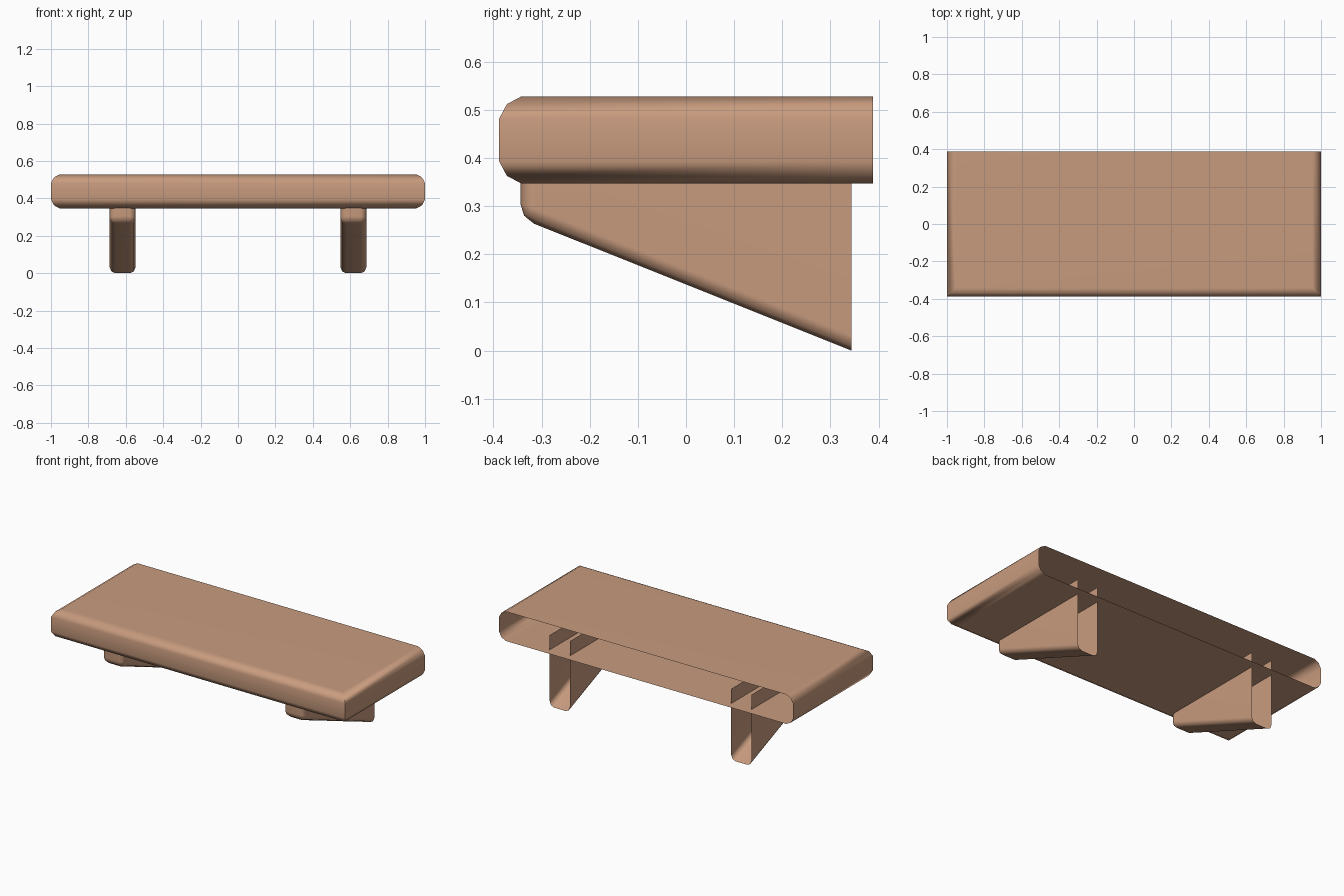
import bpy
import bmesh

if "Cube" in bpy.data.objects:
    bpy.data.objects.remove(bpy.data.objects["Cube"])

wood = bpy.data.materials.new("light_wood")
wood.diffuse_color = (0.58, 0.33, 0.21, 1)
wood.use_nodes = True
wood.node_tree.nodes["Principled BSDF"].inputs["Base Color"].default_value = wood.diffuse_color


def finish(name, bm, angle):
    mesh = bpy.data.meshes.new(name)
    bm.to_mesh(mesh)
    bm.free()
    mesh.materials.append(wood)
    obj = bpy.data.objects.new(name, mesh)
    bpy.context.collection.objects.link(obj)
    bpy.ops.object.select_all(action='DESELECT')
    obj.select_set(True)
    bpy.context.view_layer.objects.active = obj
    bpy.ops.object.shade_smooth_by_angle(angle=angle)
    # keep the large faces flat-looking next to the rounded edges
    mod = obj.modifiers.new("flat_faces", 'WEIGHTED_NORMAL')
    mod.keep_sharp = True
    return obj


# Shelf board: U-shaped rings stacked by profile, mitred corners, open back
D, Z0, Z1, R, M = 0.388, 0.347, 0.528, 0.046, 0.016
profile = [(R, Z0), (M, Z0 + M), (0, Z0 + R), (0, Z1 - R), (M, Z1 - M), (R, Z1)]
bm = bmesh.new()
rings = []
for i, z in profile:
    pts = [(-1 + i, D), (-1 + i, -D + i), (1 - i, -D + i), (1 - i, D)]
    rings.append([bm.verts.new((x, y, z)) for x, y in pts])
for low, high in zip(rings, rings[1:]):
    for k in range(3):
        bm.faces.new((low[k], low[k + 1], high[k + 1], high[k]))
bm.faces.new(rings[0][::-1])
bm.faces.new(rings[-1])
finish("shelf_board", bm, 0.75)


# Brackets: wedge open at top and back, with rounded lower and front edges
def bracket(name, cx):
    w, y, top, front_z = 0.069, 0.344, 0.4375, 0.275
    bm = bmesh.new()
    side = [(-y, top), (-y, front_z), (y, 0), (y, top)]
    a = [bm.verts.new((cx - w, py, pz)) for py, pz in side]
    b = [bm.verts.new((cx + w, py, pz)) for py, pz in side]
    bm.faces.new(a)
    bm.faces.new(b[::-1])
    bm.faces.new((a[1], a[0], b[0], b[1]))  # front
    bm.faces.new((a[2], a[1], b[1], b[2]))  # sloping underside
    bm.normal_update()
    # make sure the underside faces down
    if min(f.normal.z for f in bm.faces) > -0.5:
        bmesh.ops.reverse_faces(bm, faces=bm.faces[:])
    for f in bm.faces:
        out = f.calc_center_median()
        out.x -= cx
        out.z -= 0.25
        if f.normal.dot(out) < 0:
            f.normal_flip()
    edges = [e for e in bm.edges if len(e.link_faces) == 2]
    bmesh.ops.bevel(bm, geom=edges, offset=0.03, offset_type='OFFSET',
                    segments=2, profile=0.5, affect='EDGES')
    finish(name, bm, 1.0)


bracket("bracket_left", -0.617)
bracket("bracket_right", 0.617)
